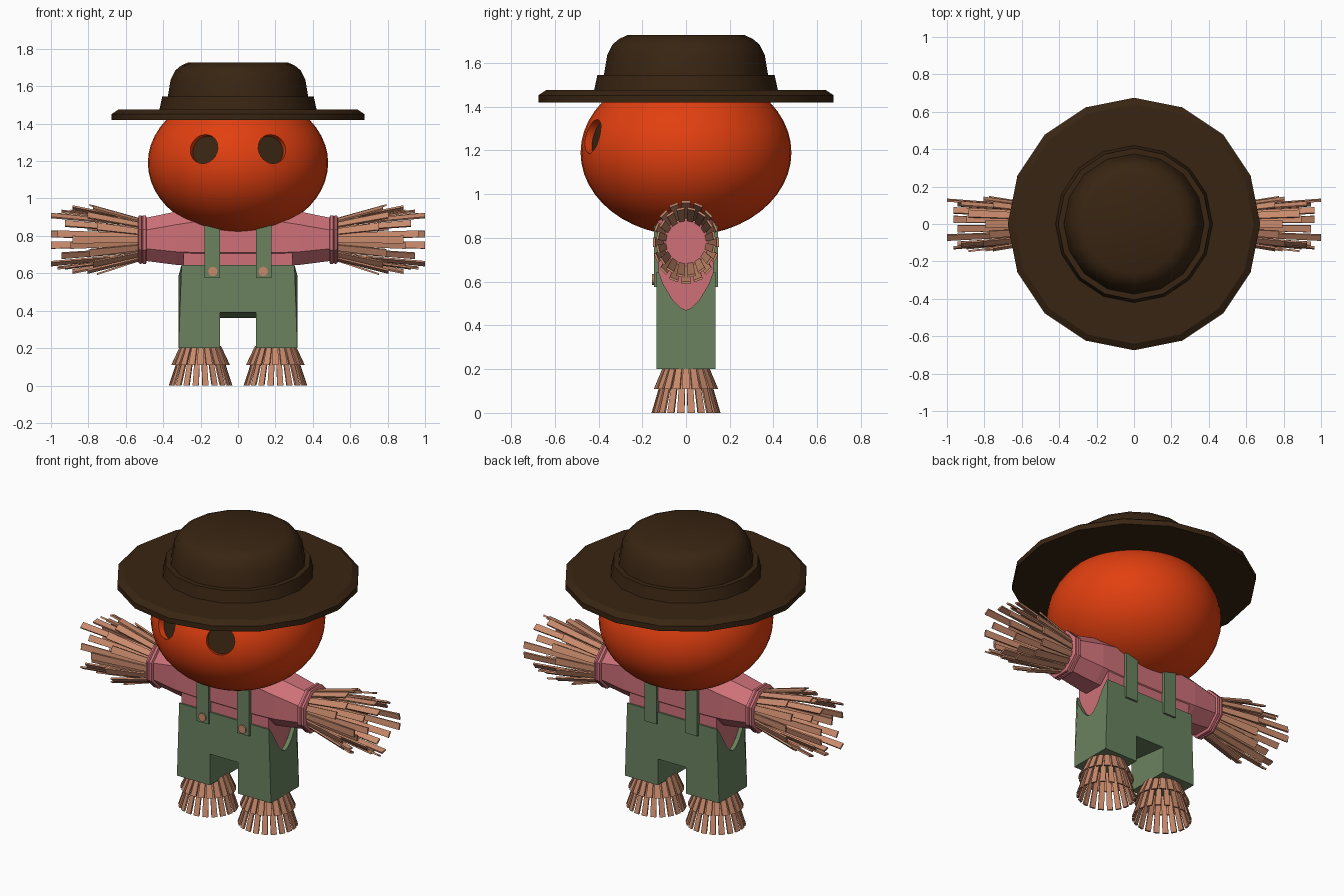
import bpy, bmesh, math
from mathutils import Vector, Matrix

cube = bpy.data.objects.get("Cube")
if cube:
    bpy.data.objects.remove(cube)


def material(name, rgb):
    m = bpy.data.materials.new(name)
    m.use_nodes = True
    m.diffuse_color = (*rgb, 1)
    m.node_tree.nodes["Principled BSDF"].inputs["Base Color"].default_value = (*rgb, 1)
    return m


BROWN = material("dark_brown", (0.04, 0.018, 0.006))
ORANGE = material("pumpkin_orange", (0.76, 0.05, 0.005))
PINK = material("shirt_pink", (0.62, 0.165, 0.19))
GREEN = material("overall_green", (0.145, 0.225, 0.115))
STRAW = material("straw", (0.58, 0.255, 0.15))


def finish(name, bm, *mats, smooth=None):
    """Turn a bmesh into a named object."""
    bmesh.ops.recalc_face_normals(bm, faces=bm.faces)
    me = bpy.data.meshes.new(name)
    bm.to_mesh(me)
    bm.free()
    for m in mats:
        me.materials.append(m)
    ob = bpy.data.objects.new(name, me)
    bpy.context.collection.objects.link(ob)
    if smooth:
        bpy.ops.object.select_all(action='DESELECT')
        ob.select_set(True)
        bpy.context.view_layer.objects.active = ob
        bpy.ops.object.shade_smooth_by_angle(angle=math.radians(smooth))
    return ob


def add_loft(bm, rings):
    """Skin a list of equal-sized point rings and cap both ends."""
    loops = [[bm.verts.new(p) for p in ring] for ring in rings]
    n = len(loops[0])
    for a, b in zip(loops, loops[1:]):
        for i in range(n):
            j = (i + 1) % n
            bm.faces.new((a[i], a[j], b[j], b[i]))
    bm.faces.new(loops[0])
    bm.faces.new(loops[-1])


def loft(name, rings, mat, smooth=None):
    bm = bmesh.new()
    add_loft(bm, rings)
    return finish(name, bm, mat, smooth=smooth)


def prism(name, yz, x0, x1, mat):
    return loft(name, [[(x, y, z) for y, z in yz] for x in (x0, x1)], mat)


def section(hy, z0, z1, c):
    """Chamfered rectangle in the side plane."""
    half = [(hy, z0 + c), (hy, z1 - c), (hy - c, z1)]
    return [(hy - c, z0)] + half + [(-y, z) for y, z in reversed(half)] + [(c - hy, z0)]


# Hat: one turned profile with brim, band and crown
hat_profile = [(0.675, 1.42), (0.675, 1.452), (0.64, 1.475), (0.42, 1.475),
               (0.405, 1.545), (0.375, 1.545), (0.36, 1.635), (0.335, 1.685),
               (0.305, 1.71), (0.265, 1.728)]
SIDES = 16
loft("hat", [[(r * math.cos(k * math.tau / SIDES), r * math.sin(k * math.tau / SIDES), z)
              for k in range(SIDES)] for r, z in hat_profile], BROWN, smooth=30)

# Head: flattened ball with two recessed eye sockets
CENTRE, RADII = Vector((0, 0, 1.19)), Vector((0.482, 0.482, 0.38))
bm = bmesh.new()
bmesh.ops.create_uvsphere(bm, u_segments=40, v_segments=24, radius=1)
bmesh.ops.scale(bm, vec=RADII, verts=bm.verts)
bmesh.ops.translate(bm, vec=CENTRE, verts=bm.verts)
head = finish("head", bm, ORANGE, BROWN)
for side in (-1, 1):
    ex, ez = 0.185 * side, 0.077
    ey = -RADII.y * math.sqrt(1 - (ex / RADII.x) ** 2 - (ez / RADII.z) ** 2)
    normal = Vector((ex / RADII.x ** 2, ey / RADII.y ** 2, ez / RADII.z ** 2)).normalized()
    place = (Matrix.Translation(CENTRE + Vector((ex, ey, ez)) + normal * 0.055)
             @ normal.to_track_quat('Z', 'Y').to_matrix().to_4x4())
    bm = bmesh.new()
    bmesh.ops.create_cone(bm, cap_ends=True, segments=24, radius1=0.08, radius2=0.08,
                          depth=0.2, matrix=place)
    bm.normal_update()
    for f in bm.faces:
        f.material_index = int(f.normal.dot(normal) < -0.9)
    cutter = finish("eye_cutter", bm, ORANGE, BROWN)
    cutter.hide_render = True
    bpy.context.view_layer.objects.active = head
    mod = head.modifiers.new("eye_socket", 'BOOLEAN')
    mod.operation, mod.solver, mod.object = 'DIFFERENCE', 'EXACT', cutter
    bpy.ops.object.modifier_apply(modifier=mod.name)
    bpy.data.objects.remove(cutter)
bpy.ops.object.select_all(action='DESELECT')
head.select_set(True)
bpy.ops.object.shade_smooth_by_angle(angle=math.radians(30))

# Shirt: shoulders and sleeves in one chamfered loft, plus the body inside the overalls
stations = [(0.51, 0.115, 0.668, 0.893, 0.065), (0.33, 0.13, 0.645, 0.93, 0.07),
            (0.2, 0.13, 0.64, 0.95, 0.07)]
stations += [(-x, *rest) for x, *rest in reversed(stations)]
loft("shirt_sleeves", [[(x, y, z) for y, z in section(*s)] for x, *s in stations], PINK)
prism("shirt_body", section(0.125, 0.45, 0.75, 0.01), -0.292, 0.292, PINK)

# Overalls: legs with a curved arm opening at the sides, and a joining middle
notch = [(0.125, 0.645), (0.105, 0.59), (0.06, 0.515), (0.025, 0.48)]
leg_outline = ([(-0.135, 0.2), (-0.135, 0.645)] + [(-y, z) for y, z in notch] + [(0, 0.47)]
               + notch[::-1] + [(0.135, 0.645), (0.135, 0.2)])
prism("overall_middle", [(-0.135, 0.39), (-0.135, 0.645), (0.135, 0.645), (0.135, 0.36)],
      -0.1, 0.1, GREEN)
strap_outer = section(0.147, 0.575, 0.965, 0.075)[2:6]
strap_inner = section(0.125, 0.575, 0.94, 0.07)[2:6]
strap_outline = ([(0.147, 0.575)] + strap_outer[:1] + strap_outer[1:-1] + strap_outer[-1:]
                 + [(-0.147, 0.575), (-0.125, 0.575)] + strap_inner[::-1] + [(0.125, 0.575)])


def tuft(name, origin, axis, u, v, layers):
    """Flaring bundle of flat straws: each layer is (count, start radii, end radii, lengths, width)."""
    bm = bmesh.new()
    origin, axis, u, v = (Vector(p) for p in (origin, axis, u, v))
    for turn, (count, start, end, lengths, width) in enumerate(layers):
        for i in range(count):
            a = math.tau * (i + turn / 2) / count
            c, s = math.cos(a), math.sin(a)
            tangent = (v * c - u * s) * width / 2
            out = (u * c + v * s) * 0.005
            rings = []
            for (ru, rv), along, grow in ((start, 0, 0.85), (end, lengths[i % len(lengths)], 1.1)):
                p = origin + axis * along + u * ru * c + v * rv * s
                t = tangent * grow
                rings.append([p - t - out, p + t - out, p + t + out, p - t + out])
            add_loft(bm, rings)
    return finish(name, bm, STRAW)


for side, label in ((1, "left"), (-1, "right")):
    leg = prism(f"{label}_overall_leg", leg_outline, 0.095 * side, 0.317 * side, GREEN)
    for vert in leg.data.vertices:
        if vert.co.z > 0.63 and abs(vert.co.x) > 0.2:
            vert.co.x = 0.302 * side
    prism(f"{label}_strap", strap_outline, 0.096 * side, 0.178 * side, GREEN)

    # Strap button
    bm = bmesh.new()
    bmesh.ops.create_cone(bm, cap_ends=True, segments=12, radius1=0.025, radius2=0.025, depth=0.012,
                          matrix=Matrix.Translation((0.135 * side, -0.149, 0.61))
                          @ Matrix.Rotation(math.pi / 2, 4, 'X'))
    finish(f"{label}_button", bm, STRAW, smooth=35)

    # Rolled cuff
    cuff = [(0.488, 0.118), (0.493, 0.13), (0.508, 0.13), (0.513, 0.124),
            (0.518, 0.13), (0.53, 0.128), (0.535, 0.115)]
    loft(f"{label}_cuff", [[(x * side, y, z) for y, z in
                            section(r, 0.78 - r, 0.78 + r, r * 0.58)] for x, r in cuff], PINK)

    # Straw hands and feet
    tuft(f"{label}_hand_straw", (0.525 * side, 0, 0.78), (side, 0, 0), (0, 1, 0), (0, 0, 1), [
        (16, (0.105, 0.11), (0.145, 0.185), (0.25, 0.28, 0.23, 0.36, 0.27), 0.038),
        (16, (0.095, 0.1), (0.13, 0.155), (0.475, 0.40, 0.44, 0.37, 0.42), 0.034)])
    tuft(f"{label}_foot_straw", (0.2 * side, 0, 0.21), (0, 0, -1), (1, 0, 0), (0, 1, 0), [
        (20, (0.105, 0.1), (0.152, 0.142), (0.1,), 0.032),
        (20, (0.095, 0.09), (0.165, 0.152), (0.21,), 0.03)])
